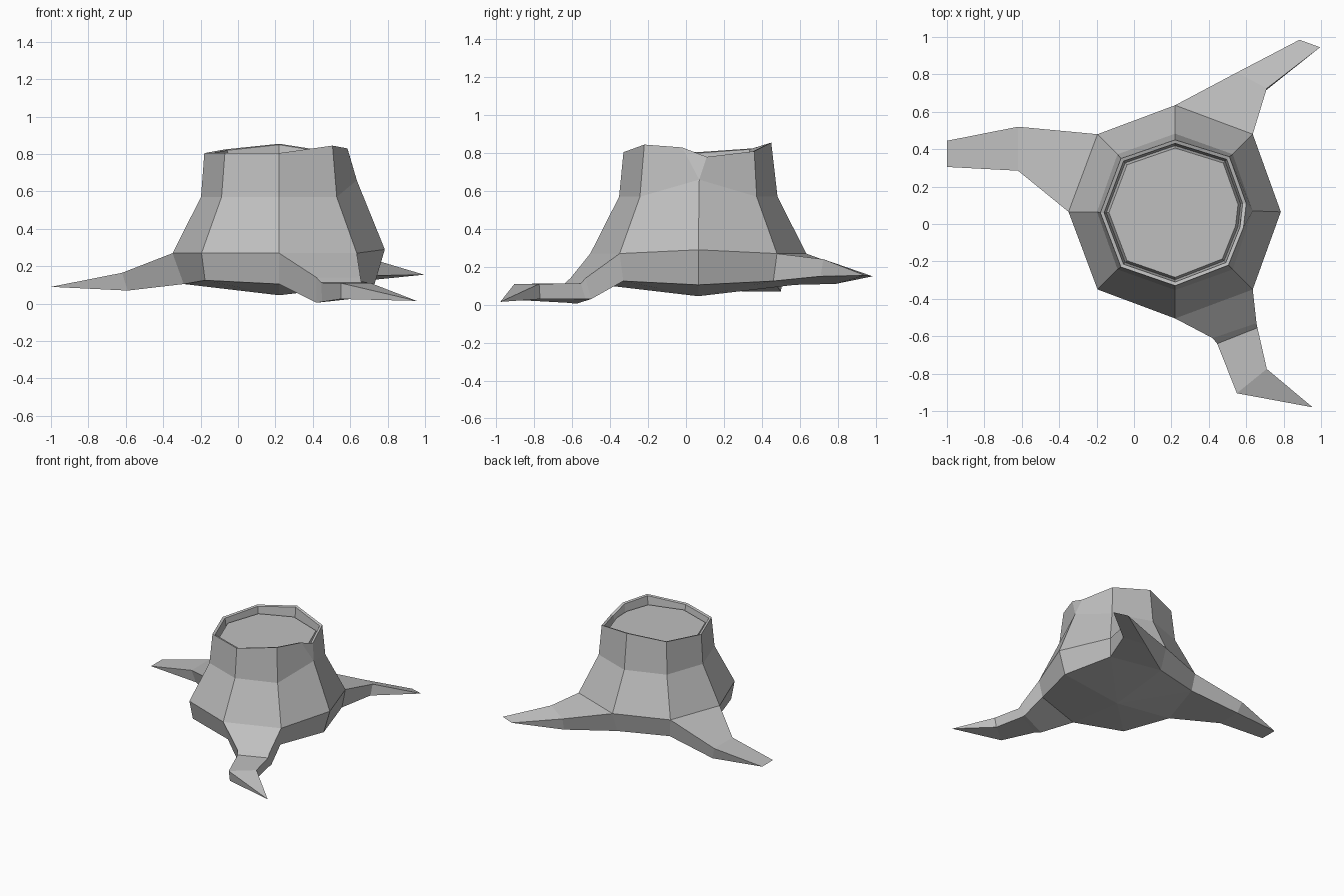
import bpy, bmesh, math

cube = bpy.data.objects.get("Cube")
if cube:
    bpy.data.objects.remove(cube, do_unlink=True)

# Bark and cut wood share one grey
grey = bpy.data.materials.new("stone_grey")
grey.use_nodes = True
colour = (0.52, 0.52, 0.52, 1)
grey.diffuse_color = colour
grey.node_tree.nodes["Principled BSDF"].inputs["Base Color"].default_value = colour

CX, CY = 0.22, 0.065
bm = bmesh.new()
cache = {}


def vert(p):
    """Return the shared vertex at a point."""
    key = tuple(round(c, 3) for c in p)
    if key not in cache:
        cache[key] = bm.verts.new(key)
    return cache[key]


def face(points):
    """Add a face, dropping repeated corners."""
    corners = list(dict.fromkeys(vert(p) for p in points))
    if len(corners) > 2:
        bm.faces.new(corners)


def bridge(a, b, skip=()):
    """Join two closed rings with quads."""
    for i in range(len(a)):
        j = (i + 1) % len(a)
        if i not in skip:
            face((a[i], a[j], b[j], b[i]))


# Columns run counter-clockwise; the east one is doubled for the rim notch
STEPS = [0, 0, 1, 2, 3, 4, 5, 6, 7]


def ring(straight, diagonal, z, z_diagonal):
    points = []
    for s in STEPS:
        r, h = (diagonal, z_diagonal) if s % 2 else (straight, z)
        t = math.pi * s / 4
        points.append((CX + r * math.cos(t), CY + r * math.sin(t), h))
    return points


def inset(points, scale, height):
    return [(CX + (x - CX) * scale, CY + (y - CY) * scale, height(z))
            for x, y, z in points]


# Trunk rings
foot = ring(0.51, 0.56, 0.105, 0.125)
flare = ring(0.57, 0.587, 0.27, 0.27)
flare[0] = flare[1] = (0.785, CY, 0.29)
waist = ring(0.418, 0.435, 0.57, 0.57)
waist[0] = waist[1] = (0.635, 0.07, 0.66)
rim = [(0.585, -0.02, 0.83), (0.6, 0.11, 0.78), (0.51, 0.36, 0.81),
       (0.22, 0.45, 0.855), (-0.07, 0.35, 0.825), (-0.18, 0.06, 0.805),
       (-0.07, -0.23, 0.805), (0.22, -0.33, 0.805), (0.505, -0.22, 0.845)]

# Rim lip, groove and sunken cut face
lip = inset(rim, 0.95, lambda z: z - 0.005)
groove = inset(rim, 0.92, lambda z: 0.73)
cut = inset(rim, 0.885, lambda z: 0.77 + 0.3 * (z - 0.82))

# Each root starts at a pair of columns, then lists its cross-sections:
# top first side, top second side, bottom second side, bottom first side
back_tip, back_end = (0.995, 0.945, 0.155), (0.885, 0.985, 0.15)
side_tip, side_end = (-1, 0.445, 0.09), (-1, 0.305, 0.09)
front_tip = (0.955, -0.98, 0.015)
roots = {
    2: [[(0.71, 0.725, 0.24), (0.55, 0.81, 0.205),
         (0.55, 0.79, 0.11), (0.7, 0.71, 0.15)],
        [back_tip, back_end, back_end, back_tip]],
    4: [[(-0.62, 0.52, 0.165), (-0.62, 0.285, 0.165),
         (-0.59, 0.3, 0.07), (-0.59, 0.5, 0.07)],
        [side_tip, side_end, side_end, side_tip]],
    7: [[(0.42, -0.61, 0.14), (0.655, -0.53, 0.14),
         (0.65, -0.5, 0.03), (0.42, -0.58, 0.005)],
        [(0.445, -0.64, 0.112), (0.66, -0.555, 0.112),
         (0.65, -0.53, 0.03), (0.45, -0.62, 0.01)],
        [(0.55, -0.905, 0.11), (0.71, -0.775, 0.11),
         (0.7, -0.77, 0.03), (0.55, -0.89, 0.025)],
        [front_tip] * 4],
}

# Trunk walls, left open where the roots grow out
bridge(foot, flare, skip=roots)
for low, high in zip((flare, waist, rim, lip, groove),
                     (waist, rim, lip, groove, cut)):
    bridge(low, high)
face(cut)

# Shallow pointed underside
bridge(foot, [(CX, CY, 0.045)] * len(foot))

# Roots
for i, sections in roots.items():
    previous = [flare[i], flare[i + 1], foot[i + 1], foot[i]]
    for section in sections:
        bridge(previous, section)
        previous = section
    face(previous)

bmesh.ops.recalc_face_normals(bm, faces=bm.faces)
mesh = bpy.data.meshes.new("tree_stump")
bm.to_mesh(mesh)
bm.free()
mesh.materials.append(grey)
stump = bpy.data.objects.new("tree_stump", mesh)
bpy.context.collection.objects.link(stump)
